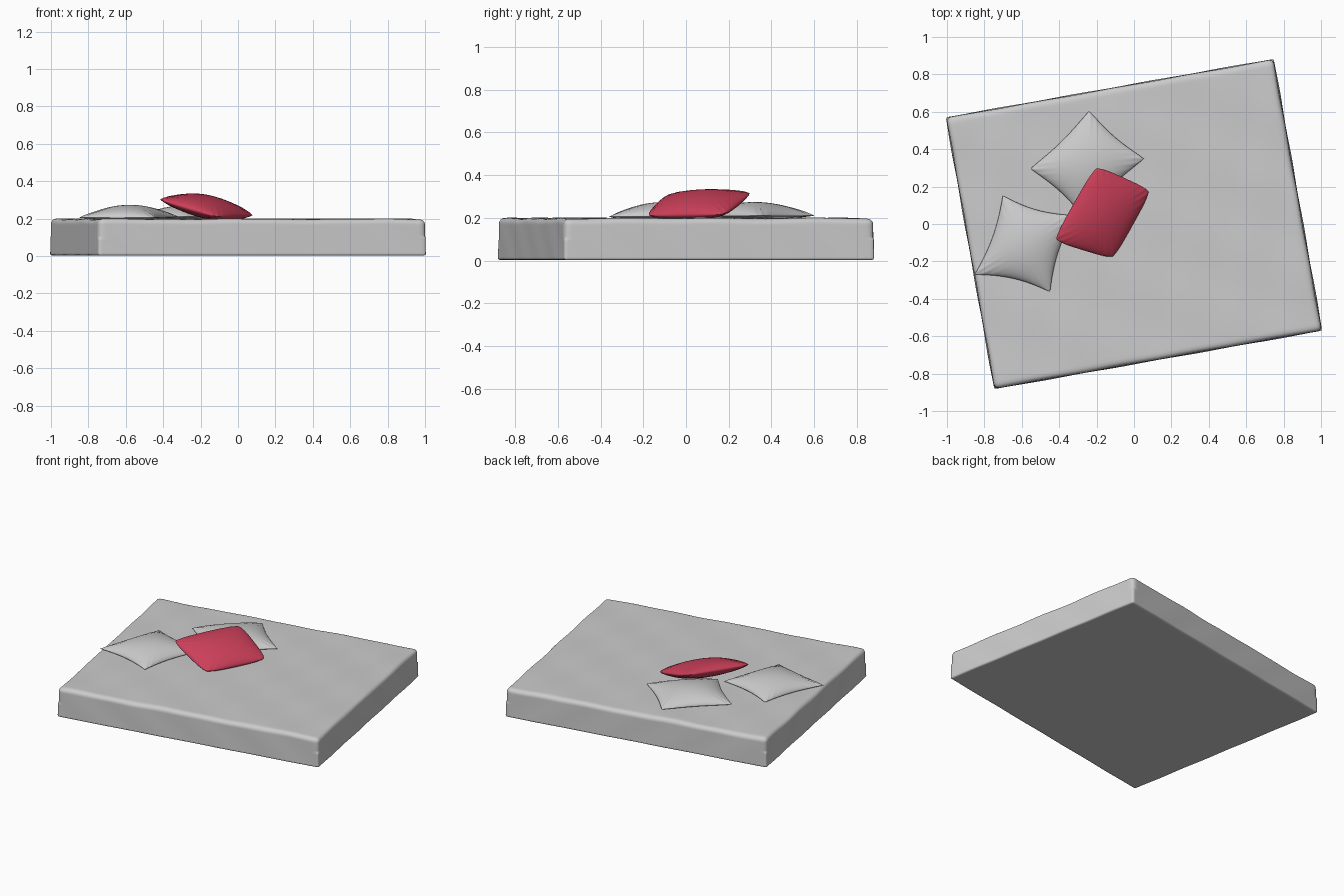
import bpy
import bmesh
from math import sin, pi, radians
from mathutils import Vector, Matrix

cube = bpy.data.objects.get("Cube")
if cube:
    bpy.data.objects.remove(cube, do_unlink=True)


def material(name, rgb):
    m = bpy.data.materials.new(name)
    m.use_nodes = True
    m.diffuse_color = (*rgb, 1)
    m.node_tree.nodes["Principled BSDF"].inputs["Base Color"].default_value = (*rgb, 1)
    return m


white = material("white cotton", (0.6, 0.6, 0.6))
red = material("red cotton", (0.6, 0.05, 0.1))


def finish(bm, name, mat):
    bmesh.ops.recalc_face_normals(bm, faces=bm.faces)
    mesh = bpy.data.meshes.new(name)
    bm.to_mesh(mesh)
    bm.free()
    mesh.materials.append(mat)
    mesh.shade_smooth()
    obj = bpy.data.objects.new(name, mesh)
    bpy.context.collection.objects.link(obj)
    return obj


def mattress(half, top, turn):
    """Finely divided box, rounded at its rims, with faint fabric waves."""
    bm = bmesh.new()
    bmesh.ops.create_cube(bm, size=2)
    bmesh.ops.subdivide_edges(bm, edges=bm.edges[:], cuts=39, use_grid_fill=True)
    for v in bm.verts:
        # Crowd the divisions towards the rims
        p = Vector([sin(c * pi / 2) * h for c, h in zip(v.co, half)])
        r = 0.028 if p.z > 0 else 0.012
        core = Vector([max(r - h, min(h - r, c)) for c, h in zip(p, half)])
        if (p - core).length > 0:
            p = core + (p - core).normalized() * r
        lift = (p.z + half.z) / (2 * half.z)
        wave = sin(9 * p.x + 14 * p.y) + 0.6 * sin(21 * p.x - 8 * p.y)
        p.z += 0.0018 * lift * wave
        # Sides lean in slightly and ripple along their length
        inset = 1 - 0.006 * lift
        p.x *= inset + 0.0015 * sin(17 * p.y + 20 * p.z)
        p.y *= inset + 0.0015 * sin(15 * p.x + 20 * p.z)
        v.co = p
    move = Matrix.Translation((0, 0, top - half.z)) @ Matrix.Rotation(turn, 4, "Z")
    bm.transform(move)
    return finish(bm, "mattress", white)


def pillow(name, mat, corners, up, down, pinch, blunt, n=40):
    """Two domed sheets over four corners, joined along the seam."""
    a, b, c, d = (Vector(p) for p in corners)
    normal = (c - a).cross(d - b).normalized()
    bm = bmesh.new()
    for height in (up, -down):
        bmesh_grid = []
        for i in range(n + 1):
            row = []
            for j in range(n + 1):
                u, v = (sin(pi * (k / n - 0.5)) for k in (i, j))
                dome = ((1 - u * u) * (1 - v * v)) ** 0.55
                # Creases fan out from the corners
                crease = 0.06 * (u * v) ** 2 * sin(26 * (abs(u) - abs(v)))
                soft = 1 - blunt * (u * v) ** 4
                s = u * (1 - pinch * (1 - v * v)) * soft
                t = v * (1 - pinch * (1 - u * u)) * soft
                p = (a * (1 - s) * (1 - t) + b * (1 + s) * (1 - t)
                     + c * (1 + s) * (1 + t) + d * (1 - s) * (1 + t)) / 4
                row.append(bm.verts.new(p + normal * height * dome * (1 + crease * 4)))
            bmesh_grid.append(row)
        for r0, r1 in zip(bmesh_grid, bmesh_grid[1:]):
            for j in range(n):
                bm.faces.new((r0[j], r1[j], r1[j + 1], r0[j + 1]))
    bmesh.ops.remove_doubles(bm, verts=bm.verts, dist=0.0002)
    return finish(bm, name, mat)


mattress(Vector((0.892, 0.739, 0.098)), 0.198, radians(10.1))

# Two white pillows lie flat, the red one leans on both
pillow("back_pillow", white,
       [(-0.27, 0.03, 0.21), (0.065, 0.35, 0.21), (-0.24, 0.615, 0.21), (-0.565, 0.295, 0.21)],
       0.064, 0.02, 0.1, 0.04)
pillow("side_pillow", white,
       [(-0.86, -0.275, 0.205), (-0.445, -0.37, 0.205), (-0.31, 0.05, 0.21), (-0.705, 0.16, 0.21)],
       0.066, 0.02, 0.14, 0.03)
pillow("red_pillow", red,
       [(-0.435, -0.09, 0.305), (-0.11, -0.19, 0.208), (0.095, 0.18, 0.215), (-0.205, 0.315, 0.32)],
       0.055, 0.055, 0.0, 0.07)
